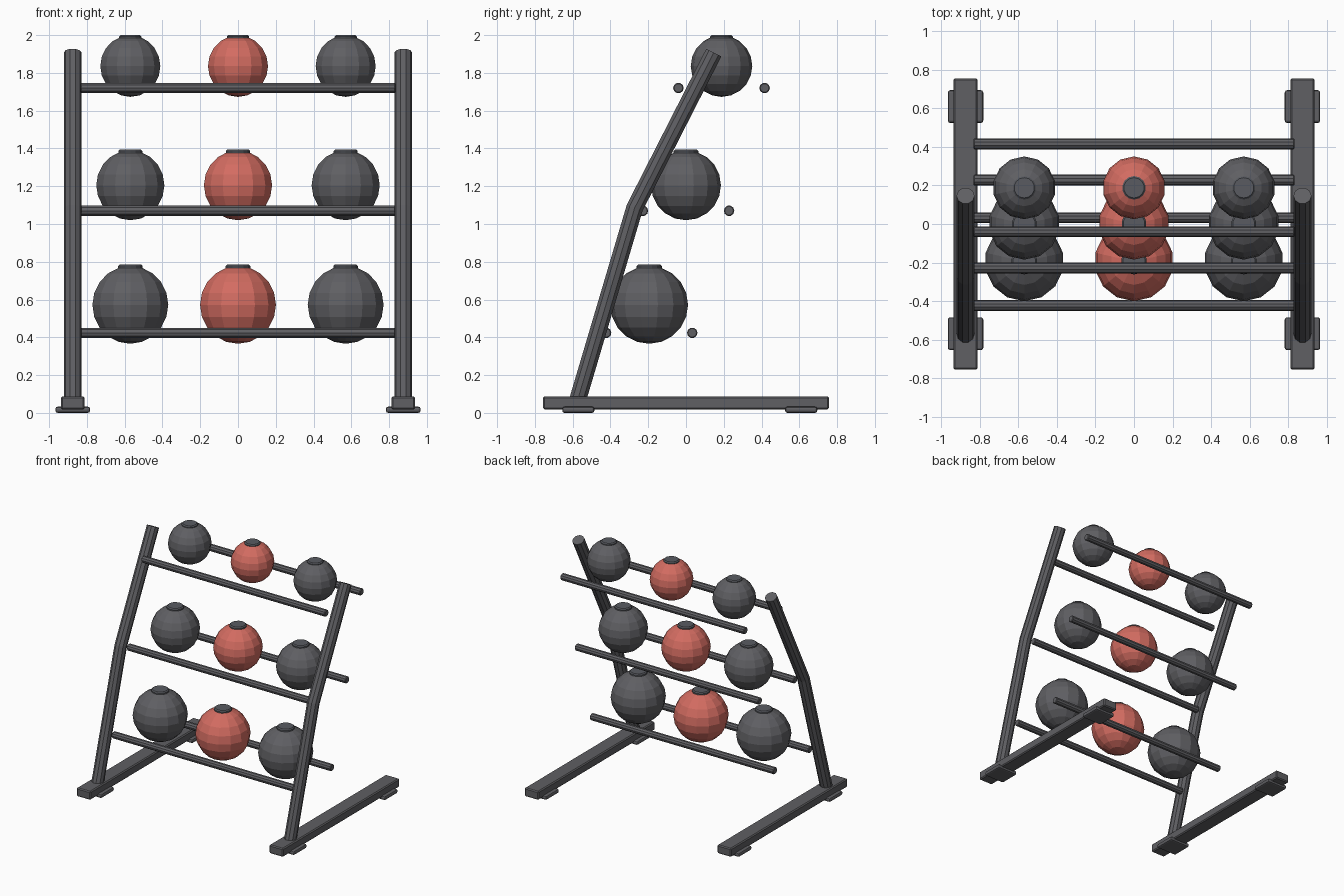
import bpy
import bmesh
from math import radians
from mathutils import Matrix

cube = bpy.data.objects.get("Cube")
if cube:
    bpy.data.objects.remove(cube, do_unlink=True)


def make_material(name, rgb):
    mat = bpy.data.materials.new(name)
    mat.use_nodes = True
    color = (*rgb, 1)
    mat.diffuse_color = color
    mat.node_tree.nodes["Principled BSDF"].inputs["Base Color"].default_value = color
    return mat


GREY = make_material("dark grey", (0.115, 0.115, 0.125))
CAP = make_material("cap grey", (0.1, 0.105, 0.12))
RED = make_material("coral red", (0.65, 0.15, 0.12))


def finish(name, bm, mat, location, bevel=0, segments=1):
    mesh = bpy.data.meshes.new(name)
    bm.to_mesh(mesh)
    bm.free()
    mesh.materials.append(mat)
    obj = bpy.data.objects.new(name, mesh)
    obj.location = location
    bpy.context.collection.objects.link(obj)
    if bevel:
        mod = obj.modifiers.new("edge", "BEVEL")
        mod.width = bevel
        mod.segments = segments
        mod.limit_method = "ANGLE"
        mod.angle_limit = radians(50)
    return obj


def box(name, size, location, bevel, segments=1):
    bm = bmesh.new()
    bmesh.ops.create_cube(bm, size=1, matrix=Matrix.Diagonal((*size, 1)))
    return finish(name, bm, GREY, location, bevel, segments)


def cylinder(name, radius, length, location, mat, sides, bevel, turn=Matrix()):
    bm = bmesh.new()
    bmesh.ops.create_cone(bm, cap_ends=True, segments=sides, radius1=radius,
                          radius2=radius, depth=length, matrix=turn)
    return finish(name, bm, mat, location, bevel)


def ball(name, radius, location, mat):
    bm = bmesh.new()
    bmesh.ops.create_uvsphere(bm, u_segments=14, v_segments=10, radius=radius)
    return finish(name, bm, mat, location)


def bent_tube(name, points, radius):
    curve = bpy.data.curves.new(name, "CURVE")
    curve.dimensions = "3D"
    curve.bevel_depth = radius
    curve.bevel_resolution = 3
    curve.use_fill_caps = True
    spline = curve.splines.new("POLY")
    spline.points.add(len(points) - 1)
    for point, co in zip(spline.points, points):
        point.co = (*co, 1)
    spline.use_smooth = False
    curve.materials.append(GREY)
    obj = bpy.data.objects.new(name, curve)
    bpy.context.collection.objects.link(obj)
    bpy.ops.object.select_all(action="DESELECT")
    obj.select_set(True)
    bpy.context.view_layer.objects.active = obj
    bpy.ops.object.convert(target="MESH")


# Side frames: floor beam, two foot pads and a leaning bent upright
for side, sign in (("left", 1), ("right", -1)):
    x = 0.875 * sign
    box(f"{side}_floor_beam", (0.126, 1.514, 0.07), (x, 0, 0.053), 0.008)
    for end, y in (("front", -0.57), ("back", 0.61)):
        box(f"{side}_{end}_foot", (0.184, 0.17, 0.033), (x, y, 0.0165), 0.012, 2)
    bent_tube(f"{side}_upright",
              [(x, -0.579, 0.05), (x, -0.272, 1.085), (x, 0.147, 1.907)], 0.047)

# Three tiers: two rails and three capped balls on each
tiers = (
    ("lower", -0.195, 0.424, 0.572, 0.206, 0.067, 0.785),
    ("middle", 0.0, 1.07, 1.205, 0.185, 0.065, 1.395),
    ("upper", 0.188, 1.72, 1.836, 0.163, 0.061, 2.0),
)
along_x = Matrix.Rotation(radians(90), 4, "Y")
for tier, y, rail_z, ball_z, radius, cap_radius, cap_top in tiers:
    for end, offset in (("front", -0.228), ("back", 0.228)):
        cylinder(f"{tier}_{end}_rail", 0.028, 1.668, (0, y + offset, rail_z),
                 GREY, 10, 0.005, along_x)
    for place, x, mat in (("right", -0.57, GREY), ("centre", 0, RED), ("left", 0.57, GREY)):
        ball(f"{tier}_{place}_ball", radius, (x, y, ball_z), mat)
        cylinder(f"{tier}_{place}_cap", cap_radius, 0.03,
                 (x, y, cap_top - 0.015), CAP, 14, 0.008)
